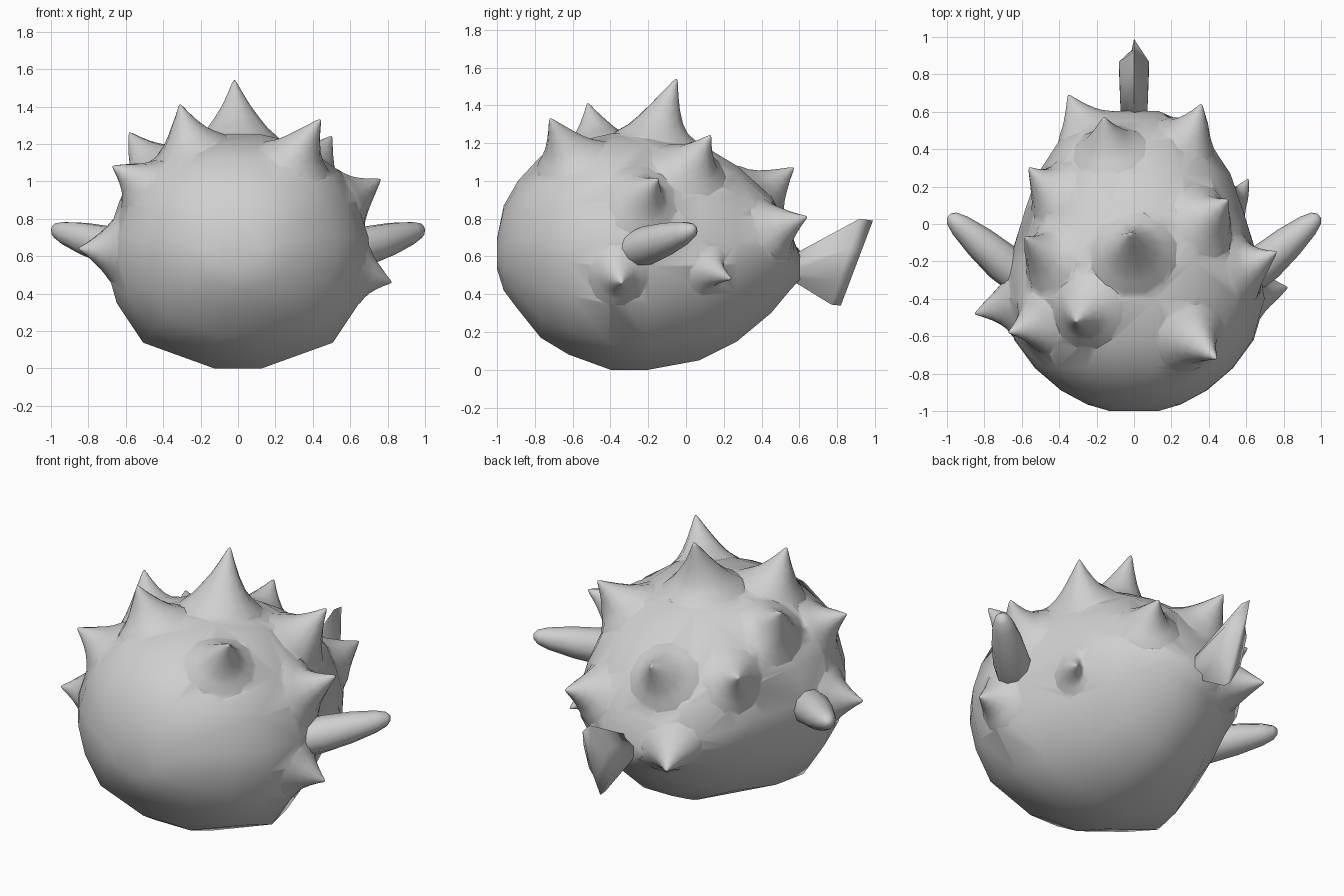
import bpy, bmesh, math
from mathutils import Vector
from mathutils.bvhtree import BVHTree

if "Cube" in bpy.data.objects:
    bpy.data.objects.remove(bpy.data.objects["Cube"])

grey = bpy.data.materials.new("light_grey")
grey.diffuse_color = (0.63, 0.63, 0.63, 1)
grey.use_nodes = True
grey.node_tree.nodes["Principled BSDF"].inputs["Base Color"].default_value = grey.diffuse_color


def smooth(ob, angle):
    bpy.ops.object.select_all(action='DESELECT')
    ob.select_set(True)
    bpy.context.view_layer.objects.active = ob
    bpy.ops.object.shade_smooth_by_angle(angle=math.radians(angle))


def loft(name, rings, angle=60):
    """Skin a list of equal-length point rings and cap both ends."""
    bm = bmesh.new()
    loops = [[bm.verts.new(p) for p in r] for r in rings]
    n = len(loops[0])
    for a, b in zip(loops, loops[1:]):
        for i in range(n):
            bm.faces.new((a[i], a[(i + 1) % n], b[(i + 1) % n], b[i]))
    bm.faces.new(loops[0])
    bm.faces.new(loops[-1])
    bmesh.ops.triangulate(bm, faces=[f for f in bm.faces if len(f.verts) > 4])
    bmesh.ops.recalc_face_normals(bm, faces=bm.faces)
    me = bpy.data.meshes.new(name)
    bm.to_mesh(me)
    tree = BVHTree.FromBMesh(bm)
    bm.free()
    me.materials.append(grey)
    ob = bpy.data.objects.new(name, me)
    bpy.context.collection.objects.link(ob)
    smooth(ob, angle)
    return ob, tree


def ellipse(c, u, v, n):
    return [c + u * math.cos(2 * math.pi * i / n) + v * math.sin(2 * math.pi * i / n)
            for i in range(n)]


# Body: rounded cross-section swept from nose to tail, belly tightening to the rear
def section(y):
    k = min(max((y + .3) / .6, 0), 1)
    half = [(.18, -1), (.72 - .16 * k, -.78), (.92 - .11 * k, -.44), (1 - .02 * k, -.12),
            (.99, .12), (.9, .43), (.78, .68), (.48, .92), (.18, 1)]
    return half + [(-x, z) for x, z in reversed(half)]


# y, lowest z, highest z, half width
stations = [(-1, .53, .70, .13), (-.965, .42, .87, .25), (-.89, .32, 1.0, .39),
            (-.77, .17, 1.13, .53), (-.62, .08, 1.2, .64), (-.4, 0, 1.25, .705),
            (-.2, 0, 1.25, .67), (.07, .05, 1.2, .59), (.27, .15, 1.08, .52),
            (.45, .30, .92, .40), (.55, .42, .74, .26), (.605, .48, .60, .13)]
body, surface = loft("body", [[(x * w, y, (lo + hi) / 2 + z * (hi - lo) / 2)
                               for x, z in section(y)] for y, lo, hi, w in stations])

# Spikes: flared cones whose skirts drape over the body
spikes = []


def spike(base, tip, radius):
    axis = tip - base
    u = axis.orthogonal().normalized()
    v = axis.normalized().cross(u)
    flare = [(1.6, -.06), (1.3, .045), (1.0, .14), (.74, .29), (.48, .51), (.25, .75),
             (.09, .94), (.02, 1)]
    rings = []
    for r, h in flare:
        ring = []
        for p in ellipse(base, u * radius * r, v * radius * r, 12):
            ring.append(surface.find_nearest(p)[0].lerp(p, max(h, 0)) + axis * h)
        rings.append(ring)
    spikes.append(loft("spike", rings, 80)[0])


tips = [(-.31, -.52, 1.41), (.44, -.72, 1.33), (.50, .13, 1.24), (-.58, -.07, 1.26),
        (-.67, -.58, 1.08), (.76, -.15, 1.01), (.82, -.34, .46), (-.85, -.48, .64),
        (-.16, .57, 1.07), (.36, .64, .81), (-.35, .69, .53), (-.56, .30, 1.0)]
spike(Vector((0, -.17, 1.23)), Vector((-.02, -.05, 1.54)), .17)
spike(Vector((.56, .12, .52)), Vector((.61, .24, .48)), .10)
for t in tips:
    tip = Vector(t)
    # rear spikes lean backward, so their roots sit further forward
    lean = Vector((0, -.07, -.03)) if tip.y > -.3 else Vector()
    base = surface.find_nearest(tip + lean)[0]
    spike(base, tip, min(.15, .065 + .4 * (tip - base).length))

# Fuse the spikes into one skin with the body
for s in spikes:
    mod = body.modifiers.new("fuse", 'BOOLEAN')
    mod.operation = 'UNION'
    mod.solver = 'EXACT'
    mod.object = s
fused = bpy.data.meshes.new_from_object(
    body.evaluated_get(bpy.context.evaluated_depsgraph_get()))
body.modifiers.clear()
body.data = fused
for s in spikes:
    bpy.data.objects.remove(s)
smooth(body, 60)

# Side fins: tapered rounded paddles swept outward and back
for s, name in ((1, "right_fin"), (-1, "left_fin")):
    a, b = Vector((s * .58, -.31, .625)), Vector((s * .99, .045, .74))
    side = (b - a).cross(Vector((0, 0, 1))).normalized()
    loft(name, [ellipse(a.lerp(b, t), side * r, Vector((0, 0, r)), 10)
                for t, r in ((0, .095), (.3, .105), (.6, .088), (.85, .062),
                             (.96, .04), (1, .015))])

# Tail fin: thick fan tapering to a thin trailing edge
tail = []
for lo, hi, w in (((.55, .48), (.55, .60), .07), ((.77, .345), (.92, .80), .08),
                  ((.82, .34), (.99, .79), .012)):
    lo, hi = Vector((0, *lo)), Vector((0, *hi))
    tail.append([lo] + [lo.lerp(hi, f) + Vector((w, 0, 0)) for f in (.3, .65)] + [hi]
                + [lo.lerp(hi, f) - Vector((w, 0, 0)) for f in (.65, .3)])
loft("tail_fin", tail, 75)
